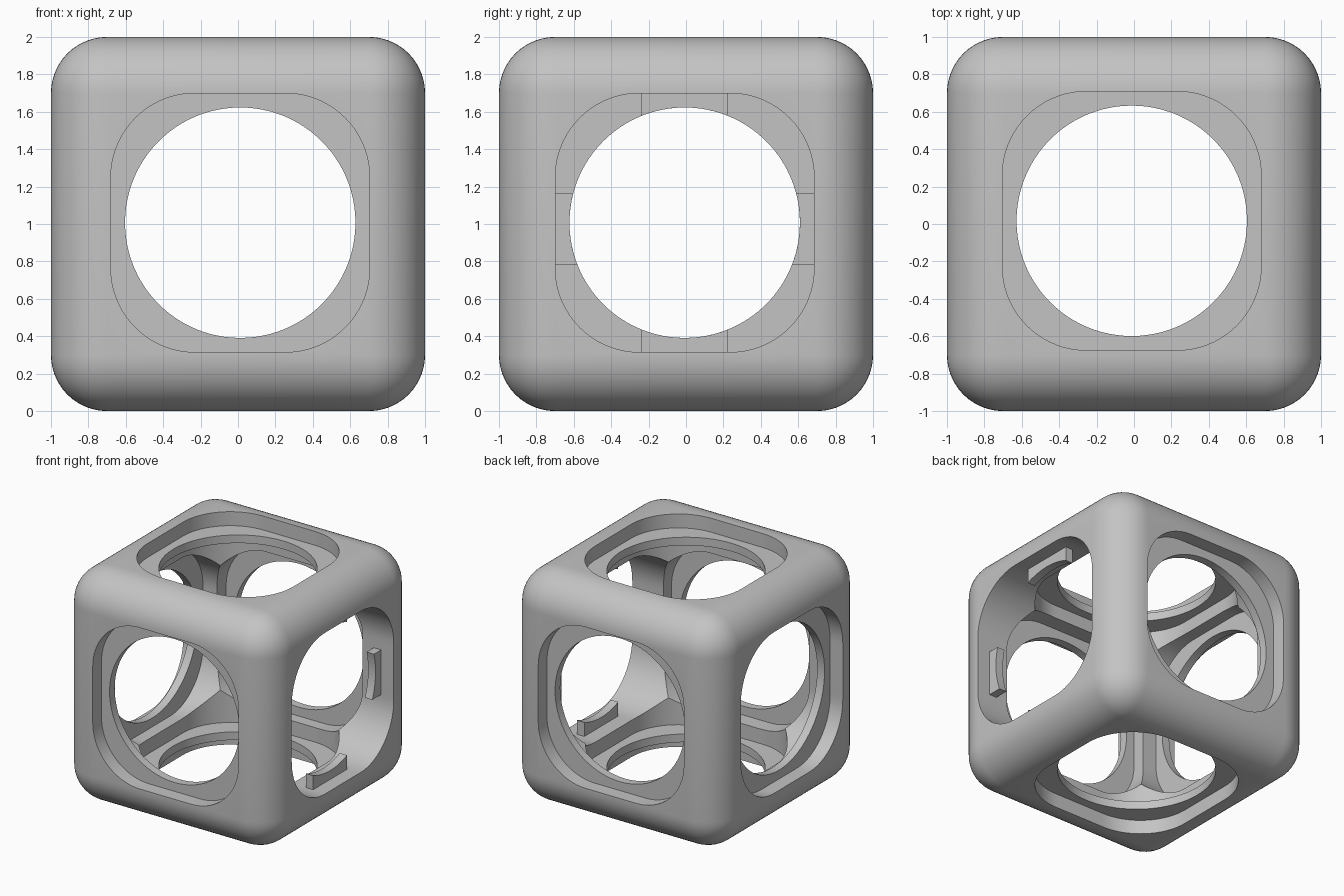
import bpy, bmesh, math
from mathutils import Vector

if "Cube" in bpy.data.objects:
    bpy.data.objects.remove(bpy.data.objects["Cube"], do_unlink=True)

HALF, CORNER, HOLE = 0.692, 0.45, 0.616      # opening half size, its corner radius, round hole
OUTER, INNER = 0.88, 0.81                    # flange faces, measured from the centre
CENTRES = [(-0.007, 1.007), (0.012, 1.007), (-0.012, 0.017)]   # opening centre per axis

grey = bpy.data.materials.new("plain grey")
grey.use_nodes = True
grey.diffuse_color = (0.55, 0.55, 0.55, 1)
grey.node_tree.nodes["Principled BSDF"].inputs["Base Color"].default_value = (0.55, 0.55, 0.55, 1)


def finish(name, bm):
    bmesh.ops.recalc_face_normals(bm, faces=bm.faces)
    mesh = bpy.data.meshes.new(name)
    bm.to_mesh(mesh)
    bm.free()
    mesh.materials.append(grey)
    obj = bpy.data.objects.new(name, mesh)
    bpy.context.collection.objects.link(obj)
    return obj


def smooth(obj):
    bpy.ops.object.select_all(action='DESELECT')
    obj.select_set(True)
    bpy.context.view_layer.objects.active = obj
    bpy.ops.object.shade_smooth_by_angle(angle=math.radians(30))


def place(axis, p, depth):
    """Put a flat point on the plane square to an axis."""
    co = [p[0] + CENTRES[axis][0], p[1] + CENTRES[axis][1]]
    co.insert(axis, depth + (1 if axis == 2 else 0))
    return co


def rounded_square(half, radius, arc=18, straight=10):
    pts = []
    for k in range(4):
        turn = k * math.pi / 2
        c = half - radius
        side = [(half, -c + 2 * c * i / straight) for i in range(straight)]
        side += [(c + radius * math.cos(t), c + radius * math.sin(t))
                 for t in (i * math.pi / 2 / arc for i in range(arc))]
        pts += [(x * math.cos(turn) - y * math.sin(turn),
                 x * math.sin(turn) + y * math.cos(turn)) for x, y in side]
    return pts


def prism(name, axis, pts, lo, hi):
    bm = bmesh.new()
    a, b = [[bm.verts.new(place(axis, p, d)) for p in pts] for d in (lo, hi)]
    bm.faces.new(a)
    bm.faces.new(b)
    for i in range(len(pts)):
        j = (i + 1) % len(pts)
        bm.faces.new((a[i], a[j], b[j], b[i]))
    return finish(name, bm)


def strip(name, axis, outer, inner, lo, hi, closed):
    """Plate between two matching outlines."""
    bm = bmesh.new()
    loops = [[bm.verts.new(place(axis, p, d)) for p in line]
             for line, d in ((outer, lo), (outer, hi), (inner, hi), (inner, lo))]
    n = len(outer)
    for i in range(n if closed else n - 1):
        j = (i + 1) % n
        for a, b in zip(loops, loops[1:] + loops[:1]):
            bm.faces.new((a[i], a[j], b[j], b[i]))
    if not closed:
        for i in (0, n - 1):
            bm.faces.new([l[i] for l in loops])
    obj = finish(name, bm)
    smooth(obj)
    return obj


# Rounded cube frame, opened along all three axes
bm = bmesh.new()
bmesh.ops.create_cube(bm, size=2)
bmesh.ops.translate(bm, verts=bm.verts, vec=Vector((0, 0, 1)))
bmesh.ops.bevel(bm, geom=bm.edges[:], offset=0.3, segments=14, profile=0.5, affect='EDGES')
frame = finish("cube_frame", bm)
for axis in range(3):
    cutter = prism("opening_cutter", axis, rounded_square(HALF, CORNER), -1.3, 1.3)
    cutter.hide_render = True
    bpy.context.view_layer.objects.active = frame
    mod = frame.modifiers.new("opening", 'BOOLEAN')
    mod.operation, mod.solver, mod.object = 'DIFFERENCE', 'EXACT', cutter
    bpy.ops.object.modifier_apply(modifier=mod.name)
    bpy.data.objects.remove(cutter, do_unlink=True)
smooth(frame)

# Recessed flanges with a round hole on five sides
edge = rounded_square(HALF + 0.01, CORNER + 0.01)
circle = [tuple(Vector(p).normalized() * HOLE) for p in edge]
for name, axis, sign in (("right_flange", 0, -1), ("front_flange", 1, -1), ("back_flange", 1, 1),
                         ("bottom_flange", 2, -1), ("top_flange", 2, 1)):
    strip(name, axis, edge, circle, sign * INNER, sign * OUTER, True)

# Four short tabs on the open side
for name, sign, upright, half, shift in (("top_tab", 1, False, 0.23, 0), ("bottom_tab", -1, False, 0.23, 0),
                                         ("back_tab", 1, True, 0.192, -0.035),
                                         ("front_tab", -1, True, 0.192, -0.035)):
    along = [shift + half * (i / 6 - 1) for i in range(13)]
    outer = [(t, sign * (HALF + 0.01)) for t in along]
    inner = [(t, sign * math.sqrt(HOLE ** 2 - t * t)) for t in along]
    if upright:
        outer, inner = [[(b, a) for a, b in line] for line in (outer, inner)]
    strip(name, 0, outer, inner, INNER, OUTER, False)
